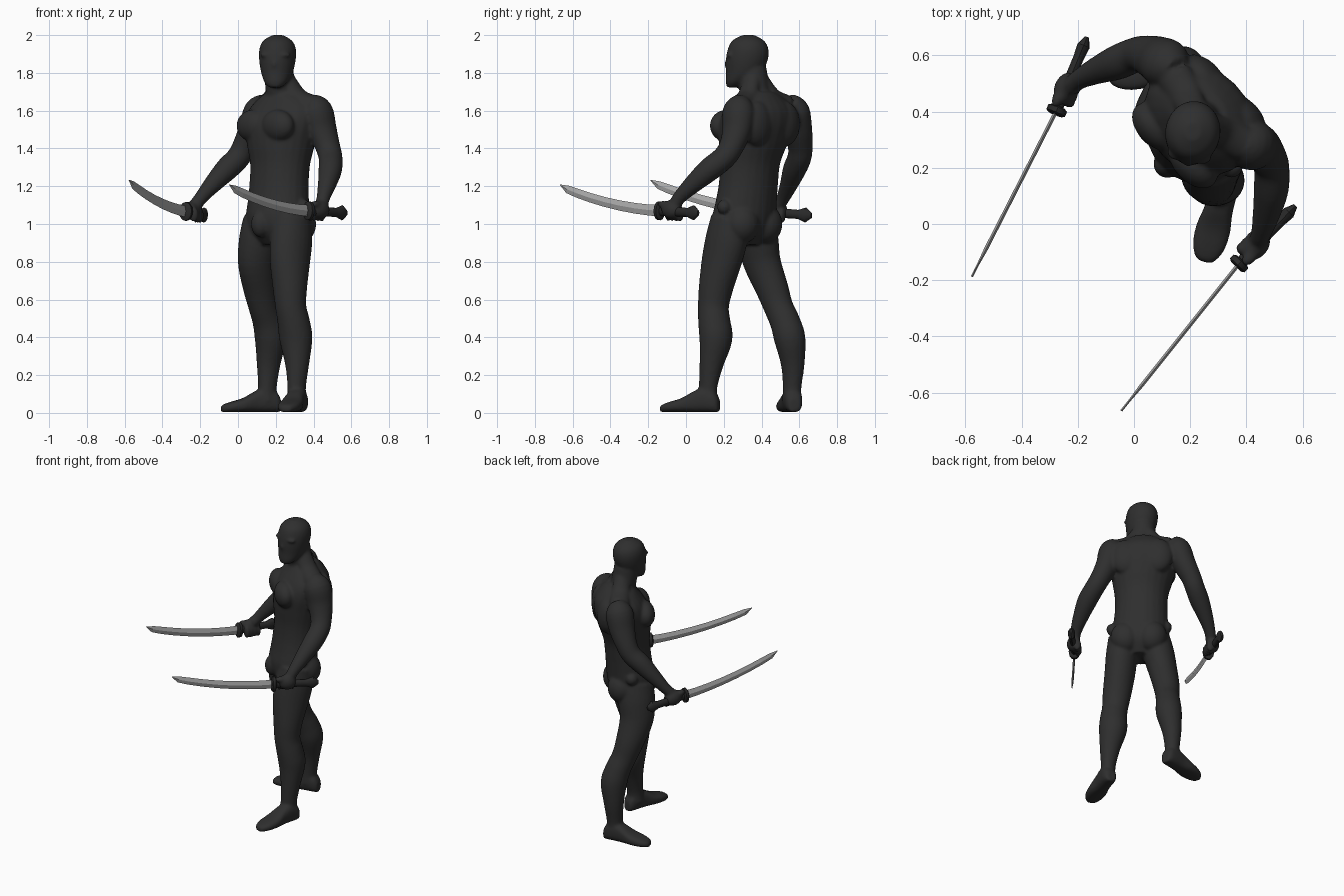
import bpy, bmesh, math
from mathutils import Vector, Matrix

Z = Vector((0, 0, 1))
FACE = Vector((-0.707, -0.707, 0))
# figure frame: x = figure's left, y = towards its back
FIG = Matrix.Rotation(math.radians(-45), 4, 'Z')
HEAD = Matrix.Translation((0.21, 0.33, 0)) @ Matrix.Rotation(math.radians(-9), 4, 'Z')
MID = -0.075


def material(name, v):
    m = bpy.data.materials.new(name)
    m.diffuse_color = (v, v, v, 1)
    return m


BLACK = material("black suit", 0.028)
GRIP = material("black grip", 0.022)
STEEL = material("steel", 0.42)


def spline(pts, n):
    """Smooth the list of (x, y, z, a, b) rows."""
    out = []
    for i in range(len(pts) - 1):
        p0, p1, p2, p3 = (pts[max(0, min(len(pts) - 1, i + k))] for k in (-1, 0, 1, 2))
        for j in range(n):
            t = j / n
            out.append([0.5 * (2 * b + (c - a) * t + (2 * a - 5 * b + 4 * c - d) * t * t
                               + (3 * b - a - 3 * c + d) * t ** 3)
                        for a, b, c, d in zip(p0, p1, p2, p3)])
    return out + [list(pts[-1])]


def tube(bm, pts, ref, axis=None, mat=Matrix(), segs=24, sub=4, power=1.0):
    """Loft elliptic rings (x, y, z, half width, half depth) along a path."""
    rows = spline(pts, sub) if sub > 1 else pts
    rings = []
    for i, r in enumerate(rows):
        t = axis or (Vector(rows[min(i + 1, len(rows) - 1)][:3]) - Vector(rows[max(i - 1, 0)][:3]))
        t = Vector(t).normalized()
        u = ref.cross(t).normalized()
        v = t.cross(u)
        ring = []
        for k in range(segs):
            a = 2 * math.pi * k / segs
            c, s = math.cos(a), math.sin(a)
            c = math.copysign(abs(c) ** power, c)
            s = math.copysign(abs(s) ** power, s)
            ring.append(bm.verts.new(mat @ (Vector(r[:3]) + u * c * r[3] + v * s * r[4])))
        rings.append(ring)
    for p, q in zip(rings, rings[1:]):
        for k in range(segs):
            bm.faces.new((p[k], p[(k + 1) % segs], q[(k + 1) % segs], q[k]))
    bm.faces.new(rings[0])
    bm.faces.new(rings[-1])


def ball(bm, c, size, mat=Matrix()):
    m = mat @ Matrix.Translation(c) @ Matrix.Diagonal((*size, 1))
    bmesh.ops.create_uvsphere(bm, u_segments=20, v_segments=14, radius=1, matrix=m)


def finish(bm, name, mat, angle=None):
    bmesh.ops.recalc_face_normals(bm, faces=bm.faces)
    me = bpy.data.meshes.new(name)
    bm.to_mesh(me)
    bm.free()
    me.materials.append(mat)
    ob = bpy.data.objects.new(name, me)
    bpy.context.collection.objects.link(ob)
    if angle:
        bpy.ops.object.select_all(action='DESELECT')
        bpy.context.view_layer.objects.active = ob
        ob.select_set(True)
        bpy.ops.object.shade_smooth_by_angle(angle=math.radians(angle))
    return ob


body = bmesh.new()
back = Vector((0, -1, 0))

# torso
tube(body, [(-.067, .36, .89, .09, .08), (-.067, .362, .96, .165, .135), (-.07, .366, 1.04, .182, .152),
            (-.075, .378, 1.13, .174, .148), (-.08, .388, 1.22, .168, .145), (-.082, .398, 1.32, .170, .148),
            (-.09, .412, 1.42, .192, .168), (-.097, .427, 1.52, .215, .178), (-.102, .445, 1.60, .215, .155),
            (-.10, .448, 1.66, .165, .115), (-.097, .44, 1.70, .09, .085)],
     back, Z, FIG)
for s in (-1, 1):
    ball(body, (-.095 + s * .093, .30, 1.52), (.105, .066, .085), FIG)        # chest muscle
    ball(body, (-.095 + s * .10, .54, 1.53), (.10, .065, .12), FIG)           # shoulder blade
    ball(body, (-.068 + s * .085, .435, 1.0), (.095, .095, .105), FIG)        # buttock
    ball(body, (-.067 + s * .175, .39, 1.09), (.033, .038, .038), FIG)        # hip joint
    tube(body, [(-.095 + s * .03, .43, 1.76, .045, .05), (-.097 + s * .09, .452, 1.675, .045, .06),
                (-.10 + s * .17, .475, 1.635, .05, .065)], back, None, FIG)   # neck to shoulder
ball(body, (-.067, .235, 1.0), (.05, .05, .07), FIG)

# neck and head
tube(body, [(.25, .39, 1.60, .085, .085), (.228, .365, 1.70, .082, .08), (.215, .35, 1.82, .075, .078)], FACE)
tube(body, [(0, -.085, 1.722, .032, .028), (0, -.065, 1.75, .060, .056), (0, -.025, 1.80, .083, .094),
            (0, -.008, 1.87, .097, .112), (0, -.001, 1.93, .096, .107), (0, -.001, 1.972, .075, .083),
            (0, 0, 2.0, .028, .032)], back, Z, HEAD)
ball(body, (0, -.105, 1.845), (.016, .022, .035), HEAD)
for s in (-1, 1):
    ball(body, (s * .04, -.087, 1.895), (.042, .026, .014), HEAD)             # brow

# legs: thigh, knee, calf, ankle
tube(body, [(.285, .235, 1.03, .095, .11), (.282, .215, .92, .10, .122), (.275, .188, .80, .097, .115),
            (.275, .158, .66, .090, .092), (.28, .145, .56, .082, .082), (.295, .15, .48, .086, .085),
            (.307, .158, .39, .089, .086), (.313, .135, .26, .064, .064), (.311, .117, .14, .046, .052),
            (.31, .115, .06, .048, .055)], FACE)
tube(body, [(.132, .365, 1.03, .095, .11), (.115, .38, .92, .10, .118), (.10, .402, .80, .092, .108),
            (.115, .455, .66, .084, .090), (.135, .49, .56, .076, .080), (.158, .525, .48, .079, .081),
            (.172, .55, .39, .082, .084), (.162, .565, .26, .062, .064), (.156, .562, .14, .047, .052),
            (.155, .56, .06, .048, .055)], FACE)

# feet
FOOT = [(0, .030, .035), (.08, .045, .055), (.25, .050, .065), (.42, .052, .056),
        (.62, .062, .038), (.82, .058, .028), (.95, .040, .021), (1, .022, .015)]
for heel, toe in (((.335, .175), (.25, -.135)), ((.225, .575), (-.09, .525))):
    h, t = Vector((*heel, 0)), Vector((*toe, 0))
    tube(body, [(*(h.lerp(t, f)[:2]), hh + .004, w, hh) for f, w, hh in FOOT], Z, t - h, power=.75)

# arms: shoulder, elbow, forearm, wrist
tube(body, [(.375, .295, 1.65, .05, .05), (.415, .28, 1.60, .082, .088), (.445, .27, 1.50, .074, .082),
            (.475, .24, 1.41, .064, .068), (.490, .20, 1.35, .062, .064), (.488, .12, 1.285, .062, .062),
            (.470, .03, 1.205, .048, .048), (.452, -.035, 1.14, .036, .036), (.442, -.06, 1.10, .035, .035)], FACE)
tube(body, [(.155, .545, 1.65, .05, .05), (.118, .568, 1.60, .082, .088), (.08, .59, 1.50, .074, .082),
            (.035, .605, 1.41, .064, .068), (.0, .60, 1.35, .062, .064), (-.06, .575, 1.29, .062, .062),
            (-.135, .545, 1.21, .048, .048), (-.195, .515, 1.14, .036, .036), (-.225, .49, 1.10, .035, .035)], FACE)

# swords: guard, tip, pommel end, side of the fingers
SWORDS = [("left", (.375, -.14, 1.07), (-.045, -.665, 1.205), (.575, .065, 1.058), -1),
          ("right", (-.275, .405, 1.066), (-.577, -.187, 1.23), (-.167, .665, 1.045), 1)]
for name, g, tip, end, side in SWORDS:
    g, tip, end = Vector(g), Vector(tip), Vector(end)
    d = (end - g).normalized()
    across = d.cross(Z).normalized()

    # fist closed round the grip
    fist = g + d * .085
    rot = Matrix((across, d, Z)).transposed().to_4x4()
    place = Matrix.Translation(fist) @ rot
    ball(body, (0, 0, .01), (.042, .060, .05), place)
    for i in range(4):
        ball(body, (side * .026, -.045 + i * .028, -.012), (.026, .016, .042), place)
    ball(body, (-side * .012, -.045, .035), (.022, .035, .020), place)

    # curved blade with a slanted point
    bm = bmesh.new()
    rows = []
    for s, hh in ((0, .031), (.12, .029), (.25, .028), (.4, .027), (.55, .026), (.7, .025),
                  (.83, .024), (.93, .021), (1, .002)):
        p = g.lerp(tip, s) - Z * (.10 * s * (1 - s)) + Z * (.008 if s == 1 else 0) - Z * (.006 * s)
        rows.append((*p, .007 if s < .9 else .004, hh))
    tube(bm, rows, Z, segs=4, sub=1)
    finish(bm, name + "_blade", STEEL)

    # grip with flared pommel
    bm = bmesh.new()
    L = (end - g).length
    tube(bm, [(*(g + d * L * f), a, b) for f, a, b in
              ((-.03, .019, .027), (.70, .019, .024), (.72, .019, .024), (.88, .023, .040), (1, .008, .014))],
         Z, segs=12, sub=1)
    finish(bm, name + "_grip", GRIP, 35)

    # guard
    bm = bmesh.new()
    tube(bm, [(*(g + d * o), .036 * k, .050 * k) for o, k in
              ((-.016, .75), (-.010, 1), (.008, 1), (.014, .75))], Z, -d, segs=12, sub=1)
    finish(bm, name + "_guard", GRIP, 35)

# fuse the body into one smooth skin standing on the ground
for v in body.verts:
    v.co.z = max(v.co.z, 0)
ob = finish(body, "body", BLACK)
mod = ob.modifiers.new("fuse", 'REMESH')
mod.mode = 'VOXEL'
mod.voxel_size = 0.009
mod.use_smooth_shade = True
mod = ob.modifiers.new("soften", 'SMOOTH')
mod.factor = 0.5
mod.iterations = 5
